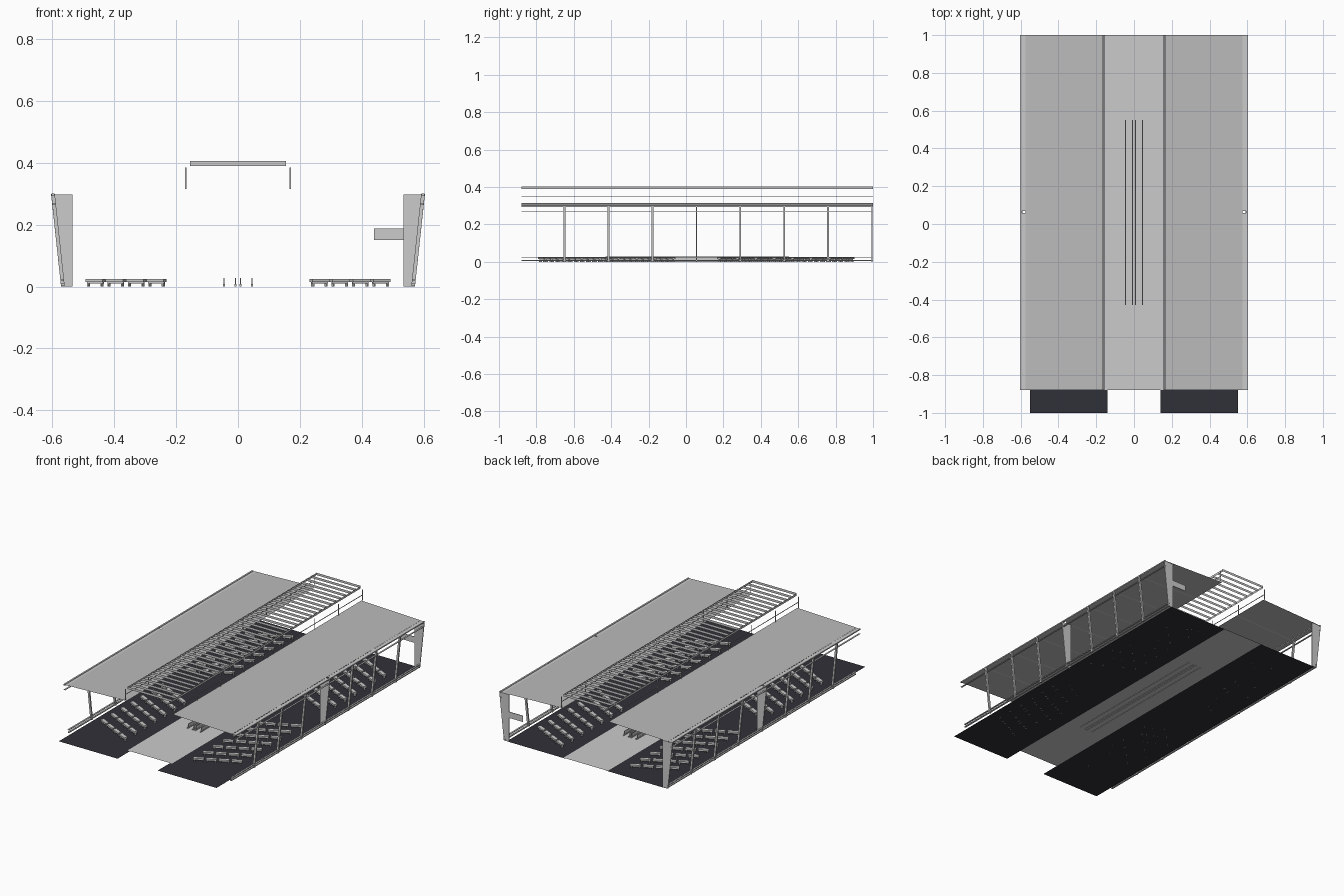
import bpy, bmesh, math
from mathutils import Matrix, Vector

if "Cube" in bpy.data.objects:
    bpy.data.objects.remove(bpy.data.objects["Cube"])


def mat(name, c):
    m = bpy.data.materials.new(name)
    m.diffuse_color = (*c, 1)
    m.use_nodes = True
    m.node_tree.nodes["Principled BSDF"].inputs["Base Color"].default_value = m.diffuse_color
    return m


CARPET = mat("dark_carpet", (0.03, 0.03, 0.04))
ROOF = mat("roof_grey", (0.5, 0.5, 0.5))


def finish(name, bm, material=None):
    me = bpy.data.meshes.new(name)
    bm.to_mesh(me)
    bm.free()
    ob = bpy.data.objects.new(name, me)
    bpy.context.collection.objects.link(ob)
    if material:
        me.materials.append(material)
    return ob


def quad(bm, *pts):
    bm.faces.new([bm.verts.new(p) for p in pts])


def box(bm, x0, x1, y0, y1, z0, z1, m=Matrix()):
    t = Matrix.Translation(((x0 + x1) / 2, (y0 + y1) / 2, (z0 + z1) / 2))
    s = Matrix.Diagonal((x1 - x0, y1 - y0, z1 - z0, 1))
    bmesh.ops.create_cube(bm, size=1, matrix=m @ t @ s)


def prism(bm, profile, y0, y1):
    # xz outline extruded along y
    f = bm.faces.new([bm.verts.new((x, y0, z)) for x, z in profile])
    r = bmesh.ops.extrude_face_region(bm, geom=[f])
    vs = [v for v in r["geom"] if isinstance(v, bmesh.types.BMVert)]
    bmesh.ops.translate(bm, verts=vs, vec=(0, y1 - y0, 0))
    bmesh.ops.recalc_face_normals(bm, faces=bm.faces)


def mirror_x(ob):
    ob.modifiers.new("mirror", "MIRROR").use_mirror_merge = False


F, B, MID = -0.88, 1.0, 0.055      # front, back and middle column line
bays = [-0.65, -0.415, -0.18, 0.29, 0.525, 0.76]

# carpets either side of a pale walkway
bm = bmesh.new()
quad(bm, (0.14, -1, 0), (0.55, -1, 0), (0.55, 1, 0), (0.14, 1, 0))
mirror_x(finish("carpet", bm, CARPET))
bm = bmesh.new()
quad(bm, (-0.155, F, 0.002), (0.155, F, 0.002), (0.155, B, 0.002), (-0.155, B, 0.002))
finish("walkway_floor", bm)

# side roof sheets, sloping gently outward, with flat outer edge strips
bm = bmesh.new()
quad(bm, (0.16, F, 0.313), (0.575, F, 0.299), (0.575, B, 0.299), (0.16, B, 0.313))
mirror_x(finish("side_roof", bm, ROOF))
bm = bmesh.new()
for y0, y1 in ((F, MID), (MID + 0.015, B)):
    quad(bm, (0.575, y0, 0.298), (0.603, y0, 0.298), (0.603, y1, 0.298), (0.575, y1, 0.298))
mirror_x(finish("roof_edge_strip", bm))

# flat ribs under the roof
bm = bmesh.new()
for y in bays + [MID]:
    quad(bm, (0.165, y - 0.006, 0.31), (0.575, y - 0.006, 0.296),
         (0.575, y + 0.006, 0.296), (0.165, y + 0.006, 0.31))
mirror_x(finish("roof_rib", bm))

# tapered main columns
bm = bmesh.new()
for y in (MID, B - 0.005):
    prism(bm, [(0.535, 0), (0.572, 0), (0.604, 0.297), (0.535, 0.297)], y - 0.002, y + 0.003)
mirror_x(finish("main_column", bm))

# leaning slim posts
bm = bmesh.new()
for y in bays:
    prism(bm, [(0.56, 0), (0.572, 0), (0.604, 0.299), (0.592, 0.299)], y - 0.005, y + 0.005)
mirror_x(finish("slim_post", bm))

# long rails along the window line
bm = bmesh.new()
for z, h in ((0.003, 0.006), (0.019, 0.004), (0.265, 0.003), (0.294, 0.007)):
    x = 0.566 + 0.107 * z
    box(bm, x - 0.005, x + 0.005, F, B, z, z + h)
mirror_x(finish("window_rail", bm))

# raised central louvre roof: thin upright slats and side fascias
bm = bmesh.new()
n = 40
for i in range(n):
    y = F + (B - F) * i / (n - 1)
    quad(bm, (-0.155, y, 0.39), (0.155, y, 0.39), (0.155, y, 0.405), (-0.155, y, 0.405))
finish("louvre_slats", bm)
bm = bmesh.new()
quad(bm, (0.155, F, 0.388), (0.155, B, 0.388), (0.155, B, 0.402), (0.155, F, 0.402))
mirror_x(finish("louvre_fascia", bm))

# clerestory mullions and middle rail
bm = bmesh.new()
for y in bays + [F, MID, B]:
    quad(bm, (0.166, y, 0.315), (0.171, y, 0.315), (0.171, y, 0.385), (0.166, y, 0.385))
box(bm, 0.167, 0.17, F, B, 0.35, 0.353)
mirror_x(finish("clerestory_frame", bm))

# sign panel on the back right column
bm = bmesh.new()
box(bm, 0.44, 0.535, 0.993, 0.997, 0.15, 0.188)
finish("sign_panel", bm)

# bench rows, set out as chevrons mirrored about both axes
bm = bmesh.new()
for y_near, side in ((-0.06, -1), (0.17, 1)):
    for row in range(7):
        for k in range(4):
            x = 0.263 + 0.066 * k
            y = y_near + side * (0.02 + 0.098 * row + 0.033 * (3 - k))
            m = Matrix.Translation((x, y, 0)) @ Matrix.Rotation(-side * 0.464, 4, "Z")
            box(bm, -0.031, 0.031, -0.011, 0.011, 0.014, 0.025, m)
            box(bm, -0.029, 0.029, -0.003, 0.003, 0.009, 0.014, m)
            for lx in (-0.024, 0.024):
                box(bm, lx - 0.002, lx + 0.002, -0.007, 0.007, 0, 0.009, m)
mirror_x(finish("bench_seat", bm))

# moving walkway balustrades
bm = bmesh.new()
for x in (0.008, 0.045):
    box(bm, x - 0.0035, x + 0.0035, -0.44, 0.56, 0, 0.008)
    box(bm, x - 0.0015, x + 0.0015, -0.43, 0.55, 0.008, 0.028)
mirror_x(finish("walkway_balustrade", bm))
